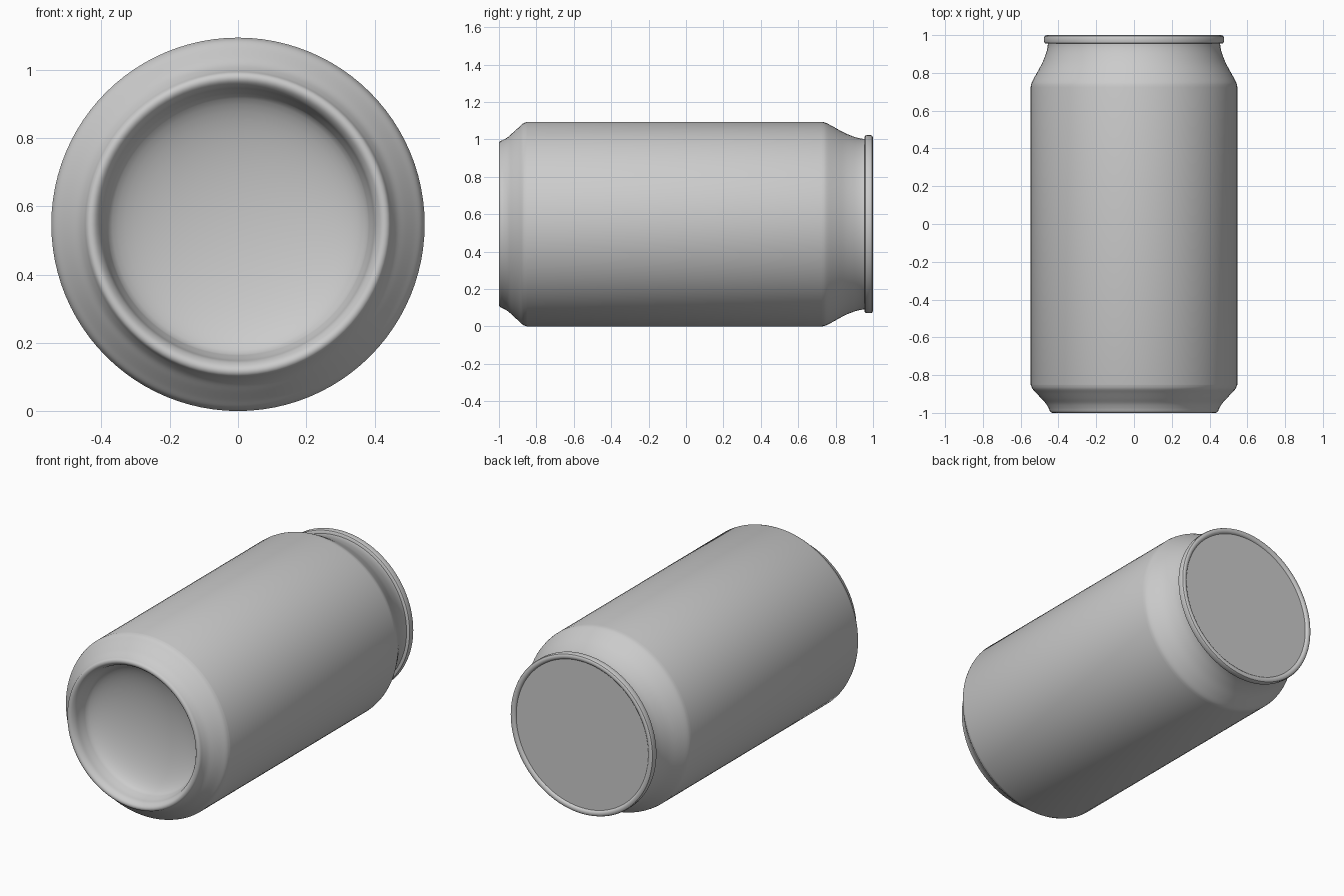
import bpy, bmesh, math
from mathutils import Vector

RADIUS = 0.547
SEGMENTS = 96

cube = bpy.data.objects.get("Cube")
if cube:
    bpy.data.objects.remove(cube, do_unlink=True)

metal = bpy.data.materials.new("plain grey metal")
metal.use_nodes = True
grey = (0.6, 0.6, 0.6, 1)
metal.diffuse_color = grey
metal.node_tree.nodes["Principled BSDF"].inputs["Base Color"].default_value = grey


def smooth_curve(points, steps=4):
    """Catmull-Rom curve through (radius, y) points."""
    p = [Vector(q) for q in points]
    p = [2 * p[0] - p[1]] + p + [2 * p[-1] - p[-2]]
    out = []
    for a, b, c, d in zip(p, p[1:], p[2:], p[3:]):
        for i in range(steps):
            t = i / steps
            out.append(0.5 * (2 * b + (c - a) * t + (2 * a - 5 * b + 4 * c - d) * t**2
                              + (3 * b - a - 3 * c + d) * t**3))
    return [tuple(v) for v in out] + [tuple(points[-1])]


def lathe(name, profile):
    """Revolve a (radius, y) profile about the can's lengthwise axis."""
    bm = bmesh.new()
    verts = [bm.verts.new((r, y, 0)) for r, y in profile]
    edges = [bm.edges.new(pair) for pair in zip(verts, verts[1:])]
    bmesh.ops.spin(bm, geom=verts + edges, cent=(0, 0, 0), axis=(0, 1, 0),
                   angle=math.tau, steps=SEGMENTS)
    bmesh.ops.remove_doubles(bm, verts=bm.verts, dist=0.0002)
    bmesh.ops.recalc_face_normals(bm, faces=bm.faces)
    mesh = bpy.data.meshes.new(name)
    bm.to_mesh(mesh)
    bm.free()
    mesh.materials.append(metal)
    obj = bpy.data.objects.new(name, mesh)
    bpy.context.collection.objects.link(obj)
    obj.location.z = RADIUS
    bpy.ops.object.select_all(action='DESELECT')
    obj.select_set(True)
    bpy.context.view_layer.objects.active = obj
    bpy.ops.object.shade_smooth_by_angle(angle=math.radians(35))
    return obj


# Hollow dome, standing ring and flared base
dome = [(0.39 * math.sin(a), -0.81 - 0.12 * (1 - math.cos(a)))
        for a in (math.pi / 2 * i / 14 for i in range(13))]
ring = smooth_curve([dome[-1], (0.395, -0.945), (0.403, -0.975), (0.416, -0.994),
                     (0.43, -1.0), (0.443, -0.994), (0.452, -0.975), (0.467, -0.95),
                     (0.49, -0.925), (0.517, -0.895), (0.538, -0.872), (RADIUS, -0.85)])

# Straight wall and concave neck
neck = smooth_curve([(RADIUS, 0.725), (0.541, 0.75), (0.517, 0.795), (0.487, 0.85),
                     (0.467, 0.9), (0.458, 0.935), (0.456, 0.96)])
lathe("can_body", dome[:-1] + ring + neck)

# Rolled rim with a shallow flat lid inside it
lathe("can_rim", [(0.44, 0.955), (0.468, 0.955), (0.474, 0.959), (0.476, 0.966),
                  (0.476, 0.988), (0.473, 0.995), (0.466, 0.999), (0.458, 1.0),
                  (0.45, 0.998), (0.444, 0.993), (0.441, 0.985)])
lathe("can_lid", [(0, 0.987), (0.442, 0.987)])
